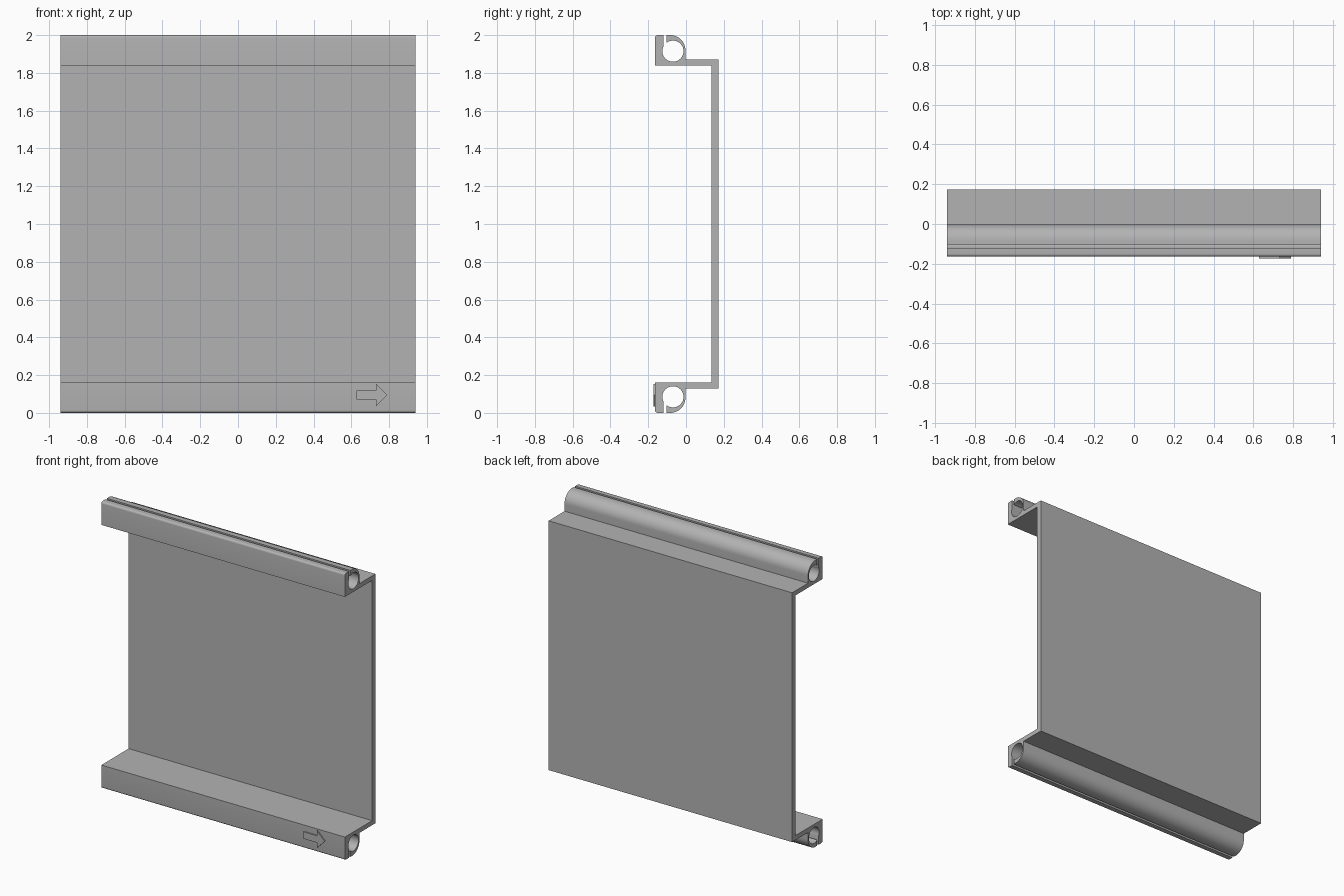
import bpy
import bmesh
from math import asin, cos, sin, radians, pi

cube = bpy.data.objects.get("Cube")
if cube:
    bpy.data.objects.remove(cube, do_unlink=True)

# Single plain grey
grey = bpy.data.materials.new("plain grey")
grey.use_nodes = True
color = (0.45, 0.45, 0.45, 1)
grey.diffuse_color = color
grey.node_tree.nodes["Principled BSDF"].inputs["Base Color"].default_value = color


def arc(cy, cz, r, start, end, steps):
    """Points on an arc, angles in radians."""
    return [(cy + r * cos(start + (end - start) * i / steps),
             cz + r * sin(start + (end - start) * i / steps))
            for i in range(steps + 1)]


def extrude(name, points, direction):
    """Fill a closed outline and extrude it into a solid."""
    bm = bmesh.new()
    face = bm.faces.new([bm.verts.new(p) for p in points])
    result = bmesh.ops.extrude_face_region(bm, geom=[face], use_keep_orig=True)
    moved = [g for g in result["geom"] if isinstance(g, bmesh.types.BMVert)]
    bmesh.ops.translate(bm, verts=moved, vec=direction)
    bmesh.ops.recalc_face_normals(bm, faces=bm.faces)
    mesh = bpy.data.meshes.new(name)
    bm.to_mesh(mesh)
    bm.free()
    mesh.materials.append(grey)
    obj = bpy.data.objects.new(name, mesh)
    bpy.context.collection.objects.link(obj)
    return obj


HALF_WIDTH, HEIGHT = 0.94, 2.0
FRONT, BACK, WEB = -0.164, 0.1725, 0.136
SHELF_LOW, SHELF_HIGH = 0.13, 0.162
SLOT_FRONT, SLOT_BACK = -0.12, -0.103
HOLE_Y, HOLE_Z, HOLE_R = -0.069, 0.085, 0.056
LIP_R, LIP_EDGE, ROUND = 0.08, -0.003, 0.014

# Lower half of the rail section: shelf, slotted round channel, curled lip
hole_start = pi - asin(0) - 0.0
hole_start = pi + asin((1 - ((SLOT_FRONT - HOLE_Y) / HOLE_R) ** 2) ** 0.5)
hole_end = pi + asin((1 - ((SLOT_BACK - HOLE_Y) / HOLE_R) ** 2) ** 0.5)
lower = [(WEB, SHELF_HIGH), (FRONT, SHELF_HIGH)]
lower += arc(FRONT + ROUND, ROUND, ROUND, pi, 1.5 * pi, 6)
lower += [(SLOT_FRONT, 0)]
lower += arc(HOLE_Y, HOLE_Z, HOLE_R, hole_start, hole_end - 2 * pi, 40)
lower += [(SLOT_BACK, 0)]
lower += arc(LIP_EDGE - LIP_R, LIP_R, LIP_R, -pi / 2, 0, 12)
lower += [(LIP_EDGE, SHELF_LOW), (BACK, SHELF_LOW)]

# Upper half mirrors the lower half; the web joins them
section = lower + [(y, HEIGHT - z) for y, z in reversed(lower)]
panel = extrude("rail_panel", [(-HALF_WIDTH, y, z) for y, z in section],
                (2 * HALF_WIDTH, 0, 0))
bpy.context.view_layer.objects.active = panel
panel.select_set(True)
bpy.ops.object.shade_smooth_by_angle(angle=radians(30))

# Raised direction arrow on the lower rail
half_arrow = [(0.627, 0.024), (0.73, 0.024), (0.73, 0.06)]
outline = half_arrow + [(0.79, 0)] + [(x, -z) for x, z in reversed(half_arrow)]
extrude("direction_arrow", [(x, FRONT, 0.094 + z) for x, z in outline],
        (0, -0.0085, 0))
